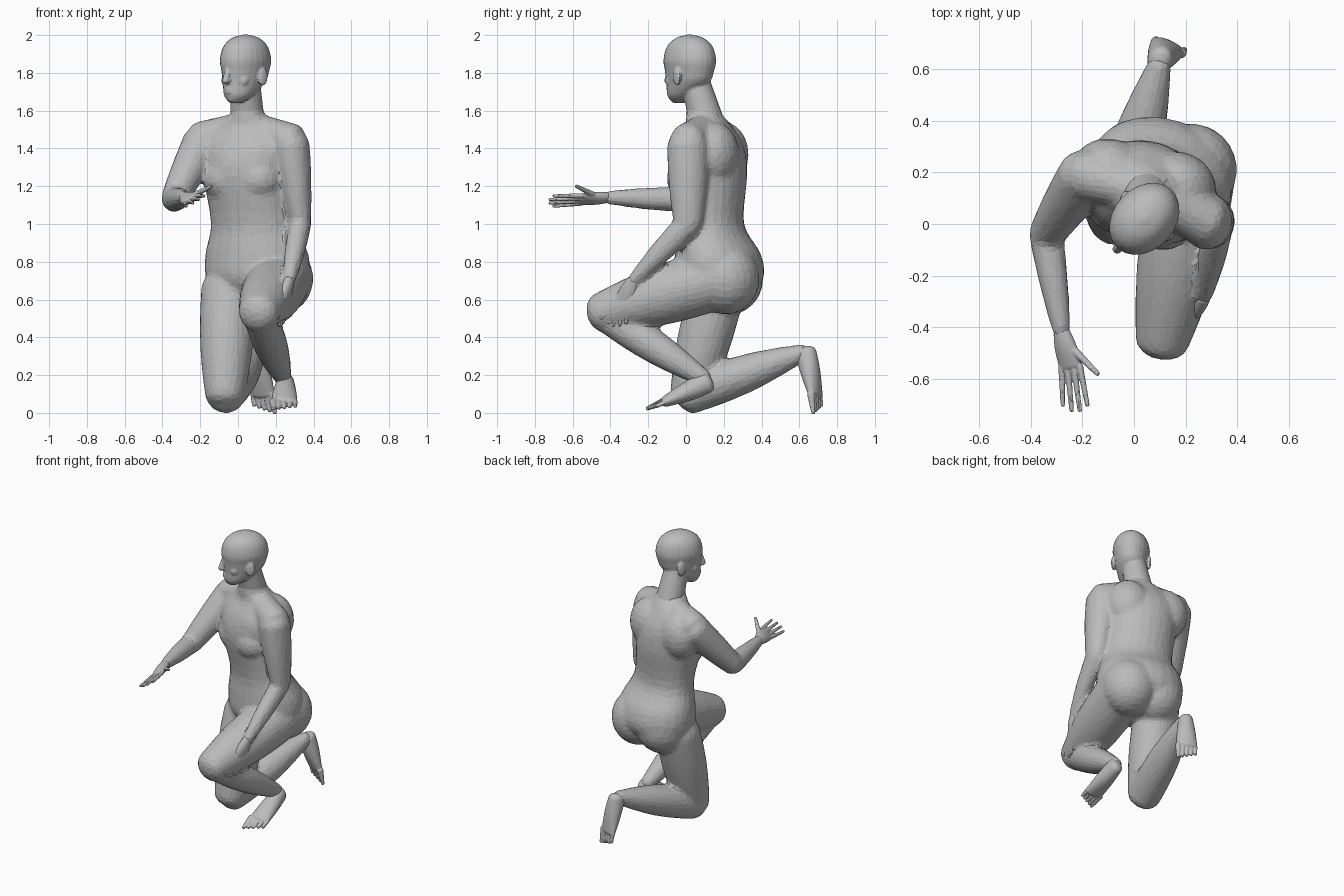
import bpy
import bmesh
import math
from mathutils import Vector, Matrix

cube = bpy.data.objects.get("Cube")
if cube:
    bpy.data.objects.remove(cube)

grey = (.5, .5, .5, 1)
skin = bpy.data.materials.new("plain_grey")
skin.use_nodes = True
skin.diffuse_color = grey
skin.node_tree.nodes["Principled BSDF"].inputs["Base Color"].default_value = grey

SIDES = 24
STEPS = 12
CHEST_TURN = math.radians(-20)
HEAD_TURN = math.radians(-42)
side_axis = Vector((1, 0, 0))
up = Vector((0, 0, 1))


def ellipse(centre, across, along, width, depth):
    angles = [math.tau * k / SIDES for k in range(SIDES)]
    return [centre + across * width * math.cos(a) + along * depth * math.sin(a) for a in angles]


def loft(bm, rings):
    """Skin a list of rings of equal length and close both ends."""
    loops = [[bm.verts.new(point) for point in ring] for ring in rings]
    for low, high in zip(loops, loops[1:]):
        for i in range(SIDES):
            bm.faces.new((low[i - 1], low[i], high[i], high[i - 1]))
    bm.faces.new(loops[0][::-1])
    bm.faces.new(loops[-1])


def limb(bm, start, end, first, last, bulge=0, flat_first=1, flat_last=1, side=side_axis):
    """Tapered limb with domed ends, a muscle bulge and a flattened depth."""
    axis = (end - start).normalized()
    across = (side - axis * side.dot(axis)).normalized()
    rings = []
    for step in range(-3, STEPS + 4):
        inside = min(max(step, 0), STEPS)
        t = inside / STEPS
        dome = math.radians(25) * (step - inside)
        width = first + (last - first) * t + bulge * math.sin(math.pi * t)
        depth = width * (flat_first + (flat_last - flat_first) * t)
        centre = start.lerp(end, t) + axis * .7 * min(width, depth) * math.sin(dome)
        shrink = math.cos(dome)
        rings.append(ellipse(centre, across, axis.cross(across), width * shrink, depth * shrink))
    loft(bm, rings)


def spline(before, a, b, after, t):
    """One value of a smooth curve through a and b."""
    curve = 2 * before - 5 * a + 4 * b - after
    twist = 3 * (a - b) + after - before
    return a + t * (b - before + t * (curve + t * twist)) / 2


def stack(bm, sections, turn):
    """Level sections, each x, y, z, half width and half depth, joined smoothly."""
    rotation = Matrix.Rotation(turn, 3, "Z")
    padded = [sections[0], *sections, sections[-1]]
    rows = [[spline(*values, k / 4) for values in zip(*quad)]
            for quad in zip(padded, padded[1:], padded[2:], padded[3:]) for k in range(4)]
    rows.append(sections[-1])
    loft(bm, [ellipse(Vector((x, y, z)), rotation @ side_axis,
                      rotation @ up.cross(side_axis), width, depth)
              for x, y, z, width, depth in rows])


def ball(bm, centre, size, turn=0):
    matrix = Matrix.LocRotScale(Vector(centre), Matrix.Rotation(turn, 3, "Z"), Vector(size))
    bmesh.ops.create_uvsphere(bm, u_segments=SIDES, v_segments=STEPS, radius=1, matrix=matrix)


def finish(bm, name, voxel, relax, keep):
    """Fuse the overlapping pieces into one skin with broad flat facets."""
    bmesh.ops.recalc_face_normals(bm, faces=bm.faces)
    mesh = bpy.data.meshes.new(name)
    bm.to_mesh(mesh)
    bm.free()
    mesh.materials.append(skin)
    part = bpy.data.objects.new(name, mesh)
    bpy.context.collection.objects.link(part)
    fuse = part.modifiers.new("fuse", "REMESH")
    fuse.mode = "VOXEL"
    fuse.voxel_size = voxel
    soften = part.modifiers.new("soften", "SMOOTH")
    soften.iterations = relax
    facets = part.modifiers.new("facets", "DECIMATE")
    facets.ratio = keep


# Joints of the pose
left_shoulder = Vector((.28, .01, 1.42))
left_elbow = Vector((.33, .01, 1))
left_wrist = Vector((.27, -.28, .7))
right_shoulder = Vector((-.19, .19, 1.43))
right_elbow = Vector((-.34, -.04, 1.13))
right_wrist = Vector((-.28, -.42, 1.14))
left_hip = Vector((.23, .17, .71))
left_knee = Vector((.11, -.45, .53))
left_ankle = Vector((.24, .1, .18))
right_hip = Vector((-.05, .17, .66))
right_knee = Vector((-.07, .02, .1))
right_ankle = Vector((.1, .62, .32))

# Torso
body = bmesh.new()
stack(body, [(.08, .17, .55, .13, .1), (.1, .18, .7, .27, .22), (.1, .17, .84, .28, .22),
             (.08, .13, 1, .23, .17), (.05, .12, 1.25, .24, .2), (.05, .12, 1.4, .26, .18),
             (.05, .12, 1.51, .19, .12), (.05, .1, 1.57, .1, .1), (.05, .08, 1.62, .08, .08)],
      CHEST_TURN)

# Chest, shoulder blades and buttocks
for x, y in ((.1, .01), (-.06, .07)):
    ball(body, (x, y, 1.24), (.13, .11, .12), CHEST_TURN)
for x, y in ((.17, .15), (-.09, .2)):
    ball(body, (x, y, 1.37), (.15, .13, .17), CHEST_TURN)
for x, y in ((.22, .21), (.02, .23)):
    ball(body, (x, y, .71), (.18, .18, .19))

# Shoulders and arms
neck_base = Vector((.05, .12, 1.53))
for shoulder in (left_shoulder, right_shoulder):
    limb(body, neck_base, shoulder + up * .015, .07, .1, side=up)
limb(body, left_shoulder, left_elbow, .1, .058, .006, 1.1, 1.3)
limb(body, left_elbow, left_wrist, .058, .034, .008, 1.2, 1)
limb(body, right_shoulder, right_elbow, .105, .07, .004)
limb(body, right_elbow, right_wrist, .067, .035, .005)

# Raised leg, then kneeling leg
limb(body, left_hip, left_knee, .16, .107, .024)
limb(body, left_knee, left_ankle, .083, .045, .025)
limb(body, right_hip, right_knee, .145, .107, .016)
limb(body, right_knee, right_ankle, .107, .046, .024)
finish(body, "body", .012, 14, .08)

# Head and neck
head_rotation = Matrix.Rotation(HEAD_TURN, 3, "Z")


def on_head(across, forward, z):
    """Place a point on the turned head."""
    return Vector((.04, .02, z)) + head_rotation @ Vector((across, -forward, 0))


head = bmesh.new()
skull = [(.08, 1.64, .03, .03), (.056, 1.68, .074, .08), (.012, 1.75, .098, .128),
         (.002, 1.81, .11, .145), (0, 1.87, .12, .154), (0, 1.94, .104, .133),
         (0, 1.985, .065, .08), (0, 2.003, .01, .01)]
stack(head, [(*on_head(0, forward, z), width, depth) for forward, z, width, depth in skull],
      HEAD_TURN)
limb(head, Vector((.05, .11, 1.54)), Vector((.04, .05, 1.75)), .092, .077)
face_side = head_rotation @ side_axis
limb(head, on_head(0, .14, 1.83), on_head(0, .157, 1.755), .011, .02, side=face_side)
for z in (1.697, 1.713):
    ball(head, on_head(0, .13, z), (.03, .014, .009), HEAD_TURN)
ball(head, on_head(0, .105, 1.665), (.03, .025, .02), HEAD_TURN)
for mirror in (-1, 1):
    brow, cheek, ear = [on_head(mirror * across, forward, z) for across, forward, z in
                        ((.04, .121, 1.84), (.05, .08, 1.76), (.114, -.01, 1.78))]
    ball(head, brow, (.04, .016, .012), HEAD_TURN + mirror * .3)
    ball(head, cheek, (.04, .035, .04), HEAD_TURN)
    ball(head, ear, (.014, .03, .05), HEAD_TURN - mirror * .25)
finish(head, "head", .007, 4, .15)


def hand(name, wrist, knuckles, across, reach, thumb_tip):
    """Palm, four fanned fingers and a thumb."""
    bm = bmesh.new()
    limb(bm, wrist, knuckles, .034, .05, .006, .8, .35, across)
    for i in range(4):
        place = i - 1.5
        root = knuckles + across * place * .027
        length = 1 - .06 * place * place
        limb(bm, root, root + reach * length + across * place * .009, .013, .009)
    limb(bm, wrist.lerp(knuckles, .4) + across * .02, thumb_tip, .017, .01)
    finish(bm, name, .005, 2, .2)


def foot(name, heel, ball_joint, across, reach):
    """Sole with five toes, the big toe on the inner side."""
    bm = bmesh.new()
    limb(bm, heel, ball_joint, .047, .069, .004, 1.2, .42, across)
    for place in range(-2, 3):
        root = ball_joint + across * place * .029
        limb(bm, root, root + reach * (1 - .12 * place), .017 - .002 * place, .011)
    finish(bm, name, .005, 2, .2)


hand("left_hand", left_wrist, Vector((.24, -.34, .57)), Vector((-.3, -.9, 0)),
     Vector((-.02, -.03, -.11)), Vector((.21, -.45, .5)))
hand("right_hand", right_wrist, Vector((-.245, -.55, 1.13)), Vector((.88, 0, .5)),
     Vector((.02, -.175, -.01)), Vector((-.14, -.58, 1.2)))
foot("left_foot", Vector((.25, .11, .16)), Vector((.245, -.11, .06)),
     Vector((1, .15, 0)), Vector((0, -.07, -.03)))
foot("right_foot", Vector((.1, .635, .32)), Vector((.13, .685, .1)),
     Vector((-.9, .4, 0)), Vector((.01, .01, -.08)))
